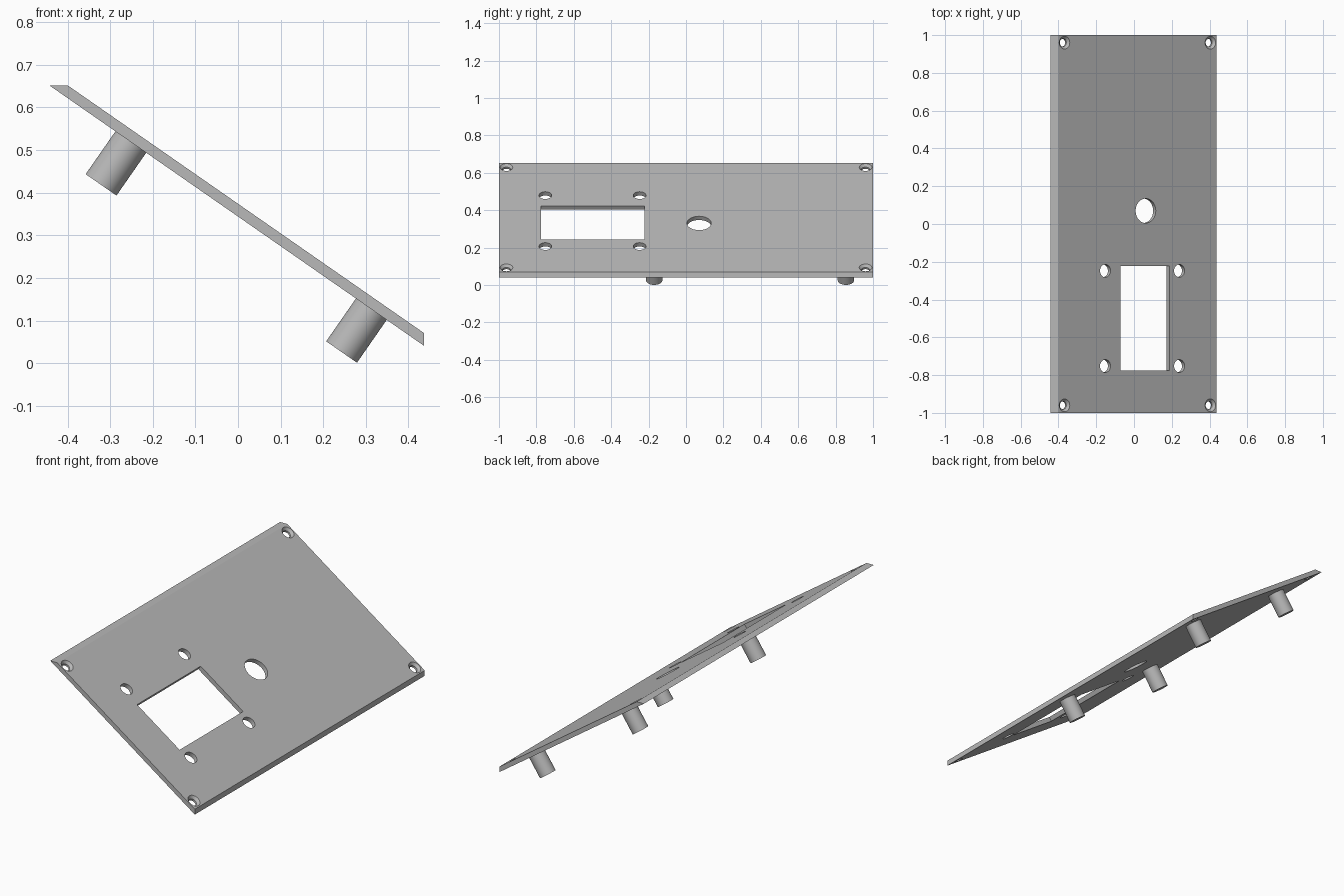
import bpy, bmesh
from math import radians, cos, tan
from mathutils import Matrix

if "Cube" in bpy.data.objects:
    bpy.data.objects.remove(bpy.data.objects["Cube"], do_unlink=True)

TILT = radians(34.8)
TOP_Z = 0.374          # height of the upper face at x = 0
THICK = 0.0246
FRAME = Matrix.Translation((0, 0, TOP_Z)) @ Matrix.Rotation(TILT, 4, 'Y')

grey = bpy.data.materials.new("plain grey")
grey.use_nodes = True
colour = (0.48, 0.48, 0.48, 1)
grey.diffuse_color = colour
grey.node_tree.nodes["Principled BSDF"].inputs["Base Color"].default_value = colour


def make_object(name, bm):
    bmesh.ops.recalc_face_normals(bm, faces=bm.faces)
    mesh = bpy.data.meshes.new(name)
    bm.to_mesh(mesh)
    bm.free()
    mesh.materials.append(grey)
    ob = bpy.data.objects.new(name, mesh)
    bpy.context.collection.objects.link(ob)
    return ob


def add_cylinder(bm, x, y, low, high, r_low, r_high):
    """Cylinder square to the panel; x and y locate its axis on the upper face."""
    place = Matrix.Translation((x / cos(TILT), y, (low + high) / 2))
    bmesh.ops.create_cone(bm, cap_ends=True, segments=48, radius1=r_low,
                          radius2=r_high, depth=high - low, matrix=FRAME @ place)


def smooth(ob):
    bpy.ops.object.select_all(action='DESELECT')
    ob.select_set(True)
    bpy.context.view_layer.objects.active = ob
    bpy.ops.object.shade_smooth_by_angle(angle=radians(30))


# Sloping panel: level cut at its upper edge, upright cut at its lower edge
RIGHT, PEAK = 0.437, 0.652
top_x = (TOP_Z - PEAK) / tan(TILT)
drop = THICK / cos(TILT)
low_z = TOP_Z - RIGHT * tan(TILT)
profile = [(top_x - drop / tan(TILT), PEAK), (top_x, PEAK),
           (RIGHT, low_z), (RIGHT, low_z - drop)]
bm = bmesh.new()
face = bm.faces.new([bm.verts.new((x, -1, z)) for x, z in profile])
side = bmesh.ops.extrude_face_region(bm, geom=[face])["geom"]
bmesh.ops.translate(bm, vec=(0, 2, 0),
                    verts=[v for v in side if isinstance(v, bmesh.types.BMVert)])
panel = make_object("panel", bm)


def cut(bm):
    cutter = make_object("cutter", bm)
    cutter.hide_render = True
    mod = panel.modifiers.new("cut", 'BOOLEAN')
    mod.operation = 'DIFFERENCE'
    mod.solver = 'EXACT'
    mod.object = cutter
    bpy.context.view_layer.objects.active = panel
    bpy.ops.object.modifier_apply(modifier=mod.name)
    bpy.data.objects.remove(cutter, do_unlink=True)


# Display window, round opening, mounting holes and corner screw holes
bm = bmesh.new()
left, right, near, far = -0.072, 0.187, -0.775, -0.222
size = Matrix.Diagonal(((right - left) / cos(TILT), far - near, 0.1, 1))
spot = Matrix.Translation(((left + right) / 2 / cos(TILT), (near + far) / 2, 0))
bmesh.ops.create_cube(bm, size=1, matrix=FRAME @ spot @ size)
add_cylinder(bm, 0.062, 0.07, -0.05, 0.05, 0.065, 0.065)
for x in (-0.152, 0.24):
    for y in (-0.752, -0.248):
        add_cylinder(bm, x, y, -0.05, 0.05, 0.034, 0.034)
CORNERS = [(x, y) for x in (-0.368, 0.404) for y in (-0.96, 0.96)]
for x, y in CORNERS:
    add_cylinder(bm, x, y, -0.05, 0.05, 0.021, 0.021)
cut(bm)

# Countersinks on the corner screw holes
bm = bmesh.new()
for x, y in CORNERS:
    add_cylinder(bm, x, y, -0.014, 0.002, 0.020, 0.036)
cut(bm)
smooth(panel)

# Round standoffs under the panel
for row, x in (("upper", -0.2375), ("lower", 0.327)):
    for end, y in (("front", -0.17), ("back", 0.855)):
        bm = bmesh.new()
        add_cylinder(bm, x, y, -0.147, -THICK + 0.002, 0.044, 0.044)
        smooth(make_object(f"{row}_{end}_standoff", bm))
